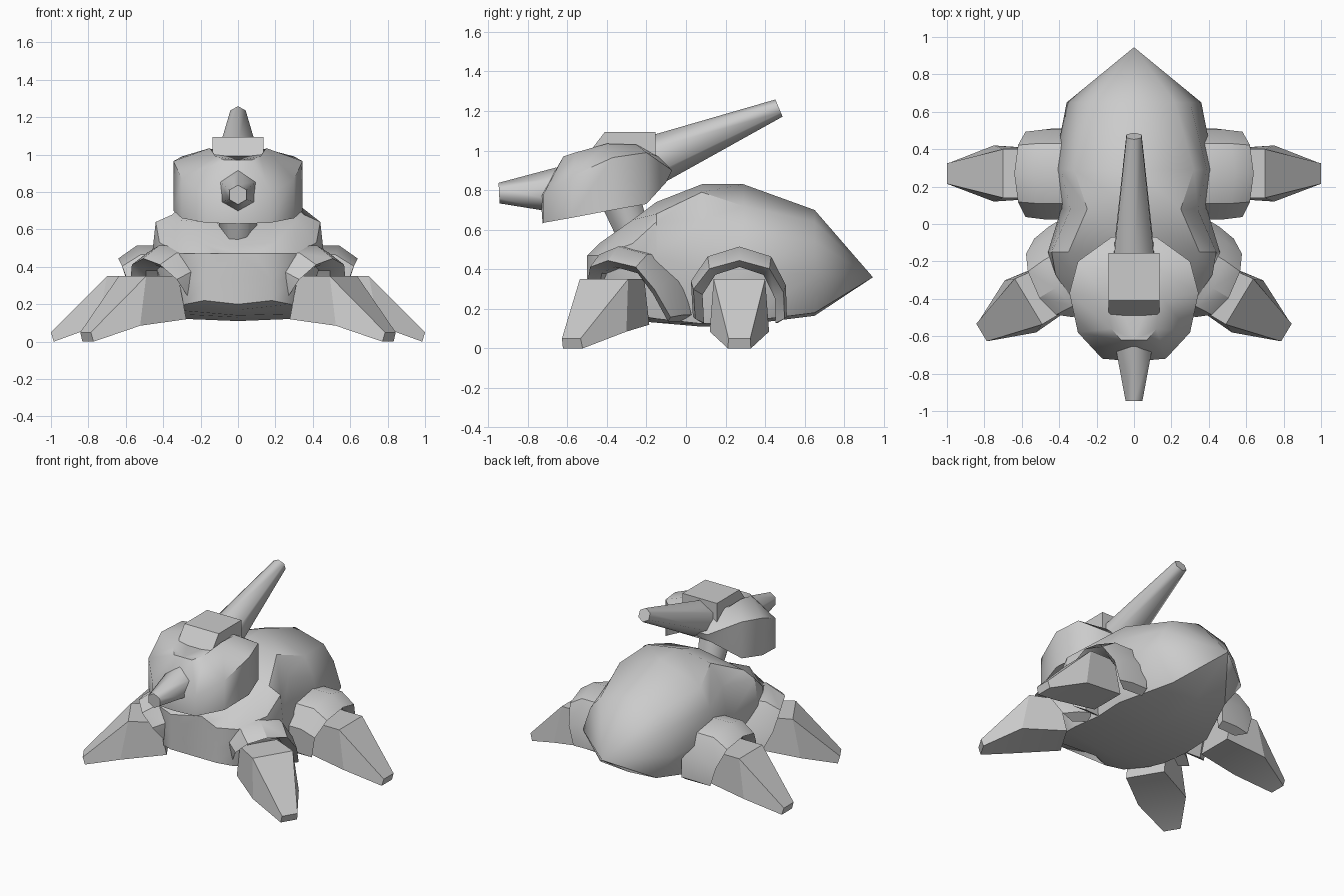
import bpy, bmesh, math
from mathutils import Vector, Matrix

if "Cube" in bpy.data.objects:
    bpy.data.objects.remove(bpy.data.objects["Cube"])

grey = bpy.data.materials.new("stone_grey")
grey.diffuse_color = (0.6, 0.6, 0.6, 1)
grey.use_nodes = True
grey.node_tree.nodes["Principled BSDF"].inputs["Base Color"].default_value = grey.diffuse_color


def finish(name, bm, angle=35):
    """Turn a bmesh into a shaded, coloured object."""
    bmesh.ops.remove_doubles(bm, verts=bm.verts, dist=0.0005)
    bmesh.ops.recalc_face_normals(bm, faces=bm.faces)
    me = bpy.data.meshes.new(name)
    bm.to_mesh(me)
    bm.free()
    me.materials.append(grey)
    ob = bpy.data.objects.new(name, me)
    bpy.context.collection.objects.link(ob)
    bpy.ops.object.select_all(action='DESELECT')
    ob.select_set(True)
    bpy.context.view_layer.objects.active = ob
    bpy.ops.object.shade_smooth_by_angle(angle=math.radians(angle))
    return ob


def loft(name, rings, angle=35, matrix=None, tip=None):
    """Skin closed rings; cap the start, and cap the end or draw it to a tip."""
    bm = bmesh.new()
    vs = [[bm.verts.new(p) for p in r] for r in rings]
    n = len(rings[0])
    for a, b in zip(vs, vs[1:]):
        for i in range(n):
            j = (i + 1) % n
            bm.faces.new((a[i], a[j], b[j], b[i]))
    bm.faces.new(vs[0])
    if tip:
        end = bm.verts.new(tip)
        for i in range(n):
            bm.faces.new((vs[-1][i], vs[-1][(i + 1) % n], end))
    else:
        bm.faces.new(vs[-1])
    if matrix:
        bm.transform(matrix)
    return finish(name, bm, angle)


def mirror_ring(half):
    """Half ring from one centre point to the other, mirrored in x."""
    return half + [(-x, y, z) for x, y, z in half[-2:0:-1]]


def taper(name, a, b, ra, rb, turn=0.0, angle=65):
    """Six-sided tapered rod from a to b."""
    a, b = Vector(a), Vector(b)
    side = Vector((1, 0, 0))
    up = side.cross((b - a).normalized())
    rings = []
    for c, r in ((a, ra), (b, rb)):
        ts = [turn + k * math.pi / 3 for k in range(6)]
        rings.append([c + side * (r * math.sin(t)) + up * (r * math.cos(t)) for t in ts])
    return loft(name, rings, angle)


# Body and shell: y, centre pinch, then half section from bottom to top
body = [
    (-.50, .09, [(0, .20), (.18, .22), (.18, .33), (.18, .47), (.09, .47), (0, .47)]),
    (-.44, .06, [(0, .17), (.28, .20), (.29, .33), (.31, .47), (.20, .53), (0, .51)]),
    (-.27, 0, [(0, .14), (.35, .17), (.42, .35), (.42, .53), (.31, .65), (0, .62)]),
    (-.15, 0, [(0, .13), (.37, .15), (.46, .46), (.44, .64), (.35, .68), (0, .74)]),
    (.08, 0, [(0, .11), (.37, .125), (.39, .40), (.34, .65), (.25, .79), (0, .83)]),
    (.29, 0, [(0, .12), (.37, .135), (.43, .40), (.39, .59), (.32, .72), (0, .83)]),
    (.65, 0, [(0, .165), (.22, .18), (.36, .37), (.30, .54), (.22, .64), (0, .70)]),
]
sections = [mirror_ring([(x, y + pinch * max(0, 1 - x / .18), z) for x, z in half])
            for y, pinch, half in body]
loft("body_shell", sections, 38, tip=(0, .945, .36))

# Head: flat base, upright rim, rounded crown
base = [(0, -.725, .63), (.17, -.72, .635), (.30, -.58, .66), (.345, -.37, .70),
        (.30, -.20, .73), (.12, -.10, .84), (0, -.09, .86)]
rim = [(0, -.735, .77), (.17, -.72, .78), (.30, -.58, .87), (.345, -.37, .965),
       (.30, -.20, .99), (.12, -.07, .90), (0, -.07, .90)]
crown = [(0, -.62, .97), (.07, -.62, .97), (.12, -.56, .99), (.15, -.40, 1.035),
         (.15, -.25, 1.03), (.10, -.14, .97), (0, -.14, .97)]
loft("head", [mirror_ring(r) for r in (base, rim, crown)], 44)

# Crest block on top of the head
crest = [(-.49, .94), (-.49, .99), (-.41, 1.095), (-.155, 1.095), (-.155, .92)]
loft("crest", [[(x, y, z) for y, z in crest] for x in (-.135, .135)], 20)

# Horn, snout and neck
taper("horn", (0, -.19, .94), (0, .47, 1.215), .128, .047)
taper("snout", (0, -.65, .80), (0, -.945, .785), .115, .052)
taper("neck", (0, -.25, .53), (0, -.34, .78), .09, .12, math.pi / 6)

# Legs and hip guards, modelled along +x then turned into place
leg = [  # distance out, half width top, half width bottom, top z, bottom z, bottom shift
    (.50, .13, .13, .35, .12, -.05),
    (.70, .13, .150, .35, .085, .05),
    (1.0, .055, .058, .05, 0, -.015),
]
back_arch = [(-.235, .16), (-.245, .34), (-.16, .465), (0, .515), (.16, .465), (.235, .32), (.24, .16)]
front_arch = [(-.17, .24), (-.19, .38), (-.13, .475), (0, .515), (.16, .475), (.25, .34), (.30, .17)]
back_reach = [.55, .58, .62, .64, .62, .58, .54]
front_reach = [.44, .54, .61, .64, .62, .58, .50]


def guard_rings(arch, reach):
    """Five-sided band swept over the arch, thick at its outer rim."""
    rings = []
    for (y, z), r in zip(arch, reach):
        iy, iz = y * .80, .10 + (z - .10) * .80
        ry, rz = y * .95, .10 + (z - .10) * .83
        rings.append([(.32, y, z), (r - .10, y, z), (r, ry, rz),
                      (r - .07, iy * .95, iz - .02), (.32, iy, iz - .02)])
    return rings


def limb(label, offset, turn, arch, reach, flare):
    for side, sx in (("right", 1), ("left", -1)):
        m = (Matrix.Diagonal((sx, 1, 1, 1)) @ Matrix.Translation(offset)
             @ Matrix.Rotation(turn, 4, 'Z'))
        rings = []
        for k, (u, wt, wb, zt, zb, s) in enumerate(leg):
            f = flare if k == 1 else 0
            rings.append([(u, -wt, zt), (u, wt + f, zt), (u + s, wb + f, zb), (u + s, -wb, zb)])
        loft(f"{label}_leg_{side}", rings, 20, m)
        loft(f"{label}_hip_guard_{side}", guard_rings(arch, reach), 35, m)


limb("back", (0, .27, 0), 0, back_arch, back_reach, 0)
turn = math.radians(-31)
limb("front", (.815 - math.cos(turn), -.58 - math.sin(turn), 0), turn, front_arch, front_reach, .025)
